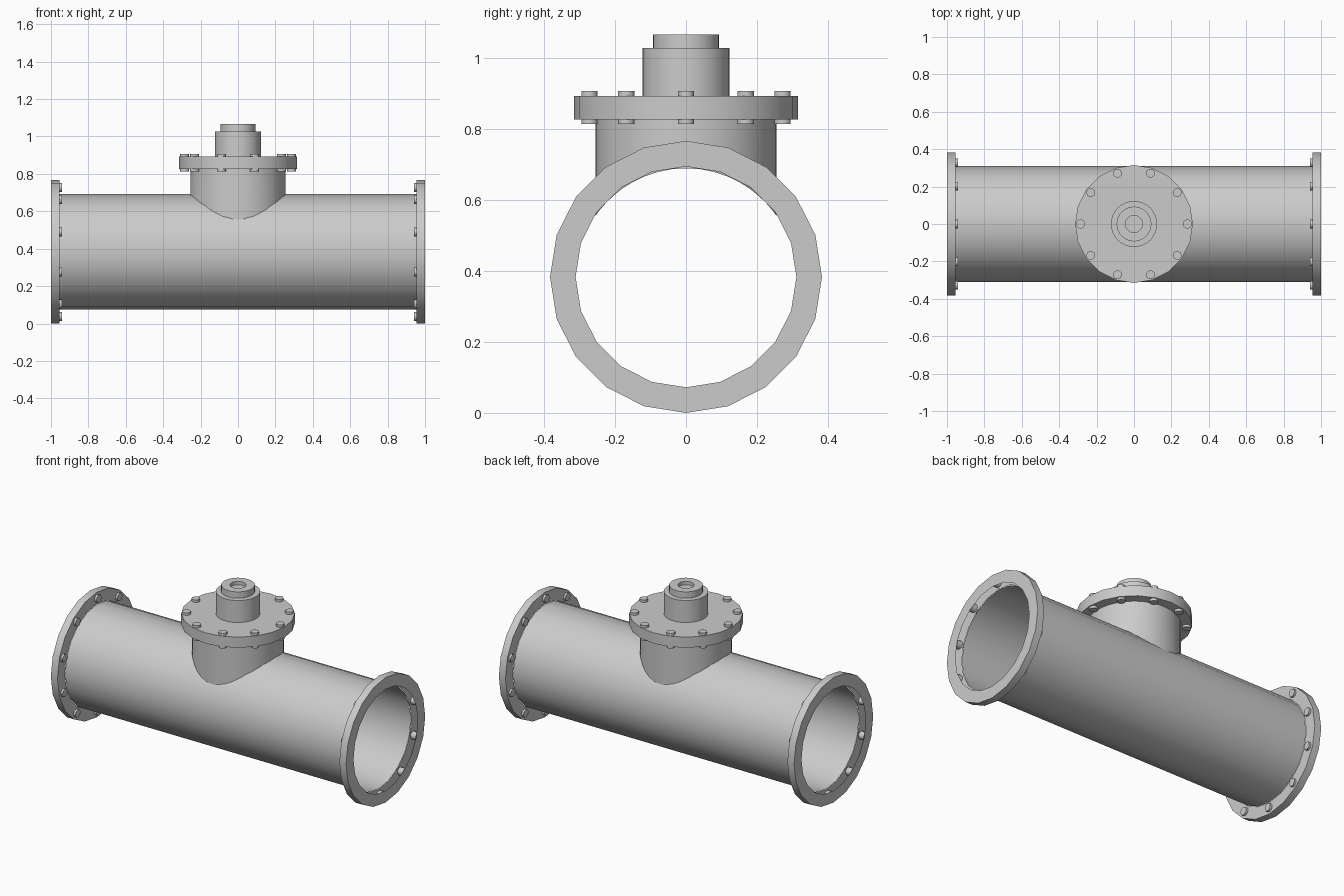
import bpy, bmesh
from math import cos, sin, pi, radians, sqrt
from mathutils import Matrix

cube = bpy.data.objects.get("Cube")
if cube:
    bpy.data.objects.remove(cube)

grey = bpy.data.materials.new("steel_grey")
grey.use_nodes = True
colour = (0.6, 0.6, 0.6, 1)
grey.diffuse_color = colour
grey.node_tree.nodes["Principled BSDF"].inputs["Base Color"].default_value = colour

SIDES = 20
AXIS_Z = 0.383          # height of the main pipe axis
PIPE_R = 0.309
NECK_R = 0.255
END_X = 0.955           # inner face of the end flanges


def lathe(bm, profile, sides, matrix):
    """Spin (radius, height) points about local z; upward profiles face outward."""
    rings = []
    for r, h in profile:
        rings.append([bm.verts.new(matrix @ Matrix.Translation(
            (r * cos(2 * pi * j / sides), r * sin(2 * pi * j / sides), h)).translation)
            for j in range(sides)])
    for low, high in zip(rings, rings[1:]):
        for j in range(sides):
            k = (j + 1) % sides
            bm.faces.new((low[j], low[k], high[k], high[j]))


def finish(name, bm):
    bmesh.ops.remove_doubles(bm, verts=bm.verts, dist=1e-5)
    mesh = bpy.data.meshes.new(name)
    bm.to_mesh(mesh)
    bm.free()
    mesh.materials.append(grey)
    mesh.shade_smooth()
    mesh.set_sharp_from_angle(angle=radians(40))
    obj = bpy.data.objects.new(name, mesh)
    bpy.context.collection.objects.link(obj)
    return obj


def turned(name, profile, matrix=Matrix(), sides=SIDES):
    bm = bmesh.new()
    lathe(bm, profile, sides, matrix)
    return finish(name, bm)


def bolt_circle(name, radius, low, high, matrix=Matrix()):
    bm = bmesh.new()
    bolt = [(0, low), (0.024, low), (0.024, high), (0, high)]
    for i in range(10):
        place = Matrix.Rotation(i * pi / 5, 4, 'Z') @ Matrix.Translation((radius, 0, 0))
        lathe(bm, bolt, 10, matrix @ place)
    return finish(name, bm)


# Main pipe and its hollow end flanges
raise_axis = Matrix.Translation((0, 0, AXIS_Z))
along_x = raise_axis @ Matrix.Rotation(pi / 2, 4, 'Y')
along_minus_x = raise_axis @ Matrix.Rotation(-pi / 2, 4, 'Y')
turned("main_pipe", [(PIPE_R, -END_X), (PIPE_R, END_X)], along_x)
rim = [(0.311, END_X), (0.383, END_X), (0.383, 1), (0.311, 1)]
for side, frame in (("left", along_x), ("right", along_minus_x)):
    turned(side + "_end_flange", rim, frame)
    bolt_circle(side + "_end_bolts", 0.345, 0.942, 0.99, frame)

# Branch neck, its lower edge following the pipe surface
neck = turned("branch_neck", [(NECK_R, 0.5), (NECK_R, 0.83)], sides=40)
for v in neck.data.vertices:
    if v.co.z < 0.6:
        v.co.z = AXIS_Z + sqrt(PIPE_R ** 2 - v.co.y ** 2) - 0.003

# Bolted cover on the branch
turned("cover_flange", [(0, 0.827), (0.315, 0.827), (0.315, 0.892), (0, 0.892)])
bolt_circle("cover_bolts", 0.286, 0.813, 0.907)

# Stepped boss with a shallow socket
turned("cover_boss", [(0.123, 0.89), (0.123, 1.027), (0.093, 1.027), (0.093, 1.066),
                      (0.045, 1.066), (0.045, 1.045), (0, 1.045)], sides=32)
